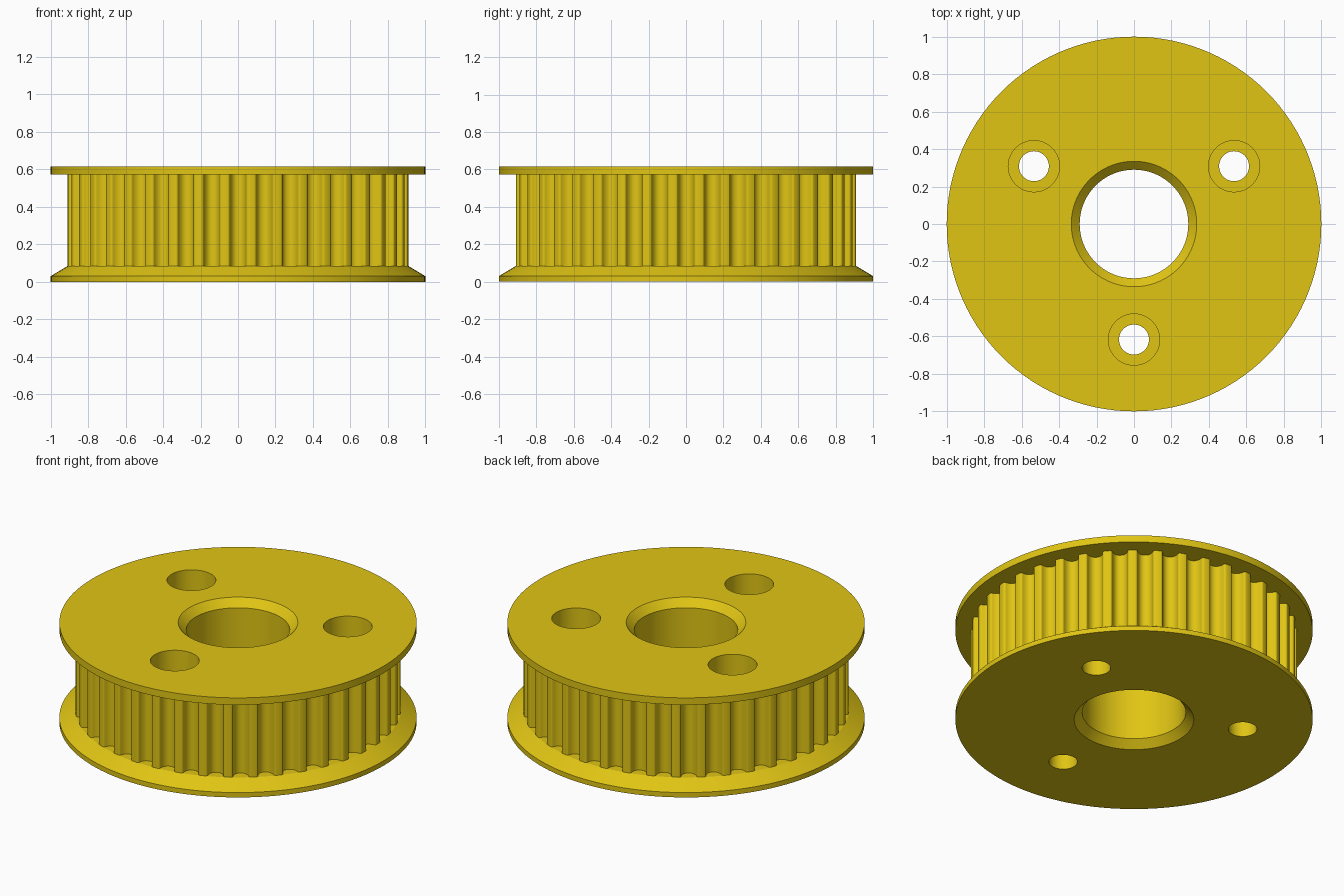
import bpy
import bmesh
from math import pi, cos, sin, radians
from mathutils import Vector, Matrix

cube = bpy.data.objects.get("Cube")
if cube:
    bpy.data.objects.remove(cube, do_unlink=True)

TEETH = 40
BARREL_R = 0.91
HEIGHT = 0.615

# Single yellow material
yellow = bpy.data.materials.new("yellow_plastic")
yellow.use_nodes = True
colour = (0.75, 0.56, 0.007, 1)
yellow.diffuse_color = colour
yellow.node_tree.nodes["Principled BSDF"].inputs["Base Color"].default_value = colour


def finish(name, bm):
    bmesh.ops.recalc_face_normals(bm, faces=bm.faces)
    mesh = bpy.data.meshes.new(name)
    bm.to_mesh(mesh)
    bm.free()
    mesh.materials.append(yellow)
    obj = bpy.data.objects.new(name, mesh)
    bpy.context.collection.objects.link(obj)
    return obj


def turned(name, profile, sides, centre=(0, 0)):
    """Solid of revolution from (radius, z) points, capped at both ends."""
    bm = bmesh.new()
    rings = []
    for r, z in profile:
        rings.append([bm.verts.new((centre[0] + r * cos(2 * pi * i / sides),
                                    centre[1] + r * sin(2 * pi * i / sides), z))
                      for i in range(sides)])
    for a, b in zip(rings, rings[1:]):
        for i in range(sides):
            j = (i + 1) % sides
            bm.faces.new((a[i], a[j], b[j], b[i]))
    bm.faces.new(rings[0])
    bm.faces.new(rings[-1])
    return finish(name, bm)


def toothed_barrel(z0, z1):
    """Prism with rounded belt grooves between narrow lands."""
    half = [(0.056, 0), (0.0515, 0.001), (0.048, 0.003), (0.045, 0.0065),
            (0.0437, 0.0105), (0.042, 0.02), (0.0387, 0.029), (0.0345, 0.037),
            (0.029, 0.0445), (0.0227, 0.050), (0.0155, 0.0537), (0.008, 0.056)]
    groove = [(-x, d) for x, d in half] + [(0, 0.0565)] + half[::-1]
    bm = bmesh.new()
    outline = []
    for k in range(TEETH):
        turn = Matrix.Rotation(2 * pi * k / TEETH, 3, 'Z')
        for x, d in groove:
            outline.append(bm.verts.new(turn @ Vector((x, d - BARREL_R, z0))))
    base = bm.faces.new(outline)
    top = bmesh.ops.extrude_face_region(bm, geom=[base])
    moved = [g for g in top["geom"] if isinstance(g, bmesh.types.BMVert)]
    bmesh.ops.translate(bm, verts=moved, vec=(0, 0, z1 - z0))
    return finish("toothed_barrel", bm)


def combine(target, other, operation):
    mod = target.modifiers.new(operation.lower(), 'BOOLEAN')
    mod.operation = operation
    mod.solver = 'EXACT'
    mod.object = other
    bpy.context.view_layer.objects.active = target
    bpy.ops.object.modifier_apply(modifier=mod.name)
    bpy.data.objects.remove(other, do_unlink=True)


# Barrel and its two flanges
pulley = toothed_barrel(0.02, 0.59)
lower_flange = turned("lower_flange", [(1, 0), (1, 0.03), (0.912, 0.083)], 120)
upper_flange = turned("upper_flange", [(1, 0.572), (1, HEIGHT)], 120)
combine(pulley, lower_flange, 'UNION')
combine(pulley, upper_flange, 'UNION')

# Central bore, chamfered at both ends
bore = turned("bore_cutter", [(0.385, -0.05), (0.29, 0.045),
                              (0.29, HEIGHT - 0.045), (0.385, HEIGHT + 0.05)], 72)
combine(pulley, bore, 'DIFFERENCE')

# Three counterbored screw holes
for angle in (-90, 30, 150):
    a = radians(angle)
    hole = turned("screw_hole_cutter", [(0.08, -0.1), (0.08, 0.31), (0.137, 0.31),
                                        (0.137, HEIGHT + 0.1)], 48,
                  (0.617 * cos(a), 0.617 * sin(a)))
    combine(pulley, hole, 'DIFFERENCE')

pulley.name = "belt_pulley"
bpy.ops.object.select_all(action='DESELECT')
pulley.select_set(True)
bpy.context.view_layer.objects.active = pulley
bpy.ops.object.shade_smooth_by_angle(angle=radians(28))
